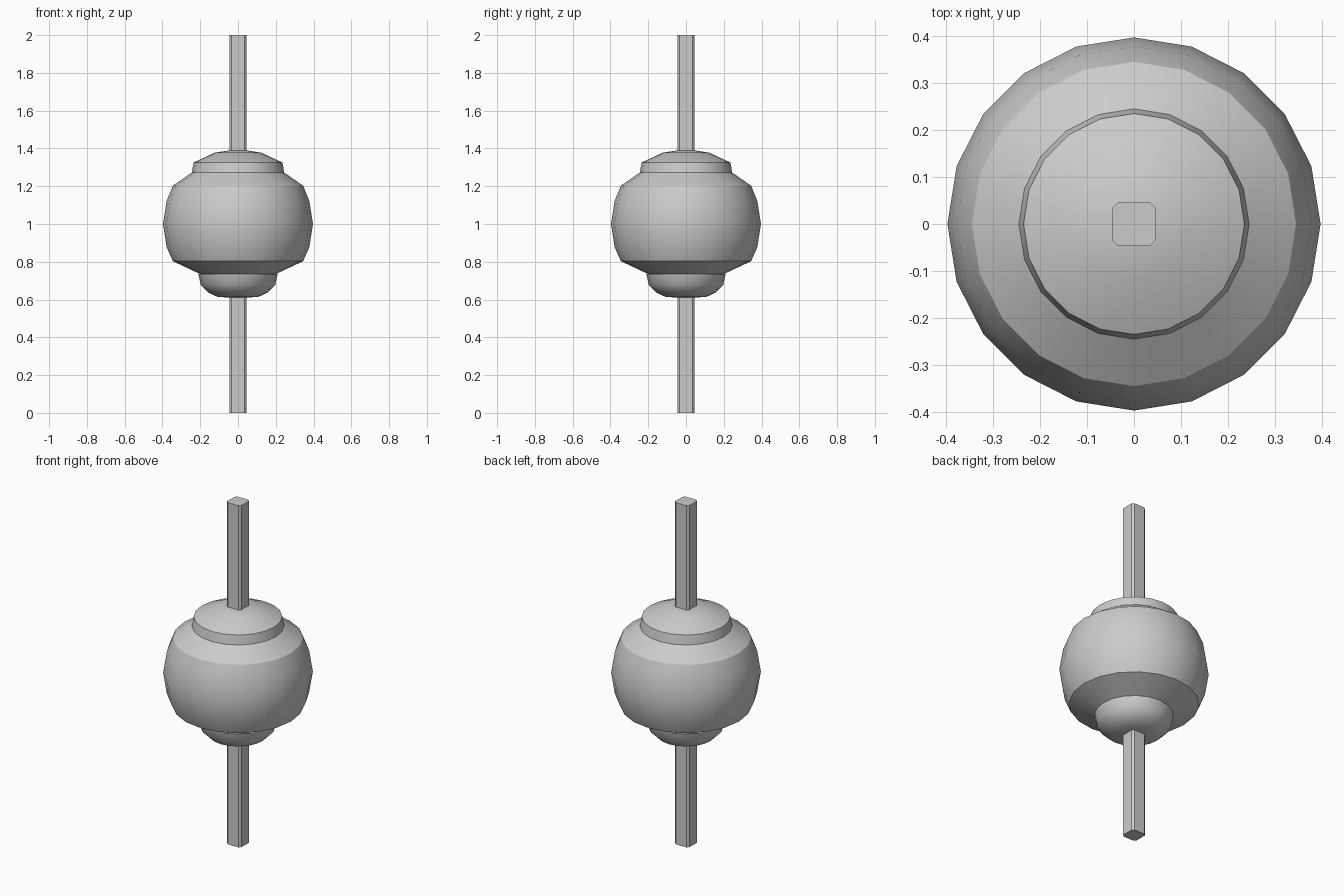
import bpy, bmesh
from math import sin, cos, pi, radians

cube = bpy.data.objects.get("Cube")
if cube:
    bpy.data.objects.remove(cube, do_unlink=True)

SIDES = 20
RADIUS = 0.397

grey = bpy.data.materials.new("plain_grey")
grey.use_nodes = True
colour = (0.6, 0.6, 0.6, 1)
grey.diffuse_color = colour
grey.node_tree.nodes["Principled BSDF"].inputs["Base Color"].default_value = colour


def finish(name, bm, angle):
    bmesh.ops.recalc_face_normals(bm, faces=bm.faces)
    mesh = bpy.data.meshes.new(name)
    bm.to_mesh(mesh)
    bm.free()
    mesh.materials.append(grey)
    obj = bpy.data.objects.new(name, mesh)
    bpy.context.collection.objects.link(obj)
    bpy.ops.object.select_all(action="DESELECT")
    obj.select_set(True)
    bpy.context.view_layer.objects.active = obj
    bpy.ops.object.shade_smooth_by_angle(angle=radians(angle))
    return obj


def turned(name, profile, angle):
    """Revolve (radius, height) points; a zero radius closes to a pole."""
    bm = bmesh.new()
    rings = []
    for r, z in profile:
        count = SIDES if r else 1
        rings.append([bm.verts.new((r * cos(2 * pi * i / SIDES), r * sin(2 * pi * i / SIDES), z))
                      for i in range(count)])
    for a, b in zip(rings, rings[1:]):
        for i in range(SIDES):
            j = (i + 1) % SIDES
            corners = [a[i % len(a)], a[j % len(a)], b[j % len(b)], b[i % len(b)]]
            bm.faces.new(list(dict.fromkeys(corners)))
    return finish(name, bm, angle)


def ball(degrees):
    """Point of the ball's outline at a latitude."""
    t = radians(degrees)
    return RADIUS * cos(t), 1 + RADIUS * sin(t)


# Round body with cone shoulders
turned("body", [(0, 0.735), (0.2, 0.735), (0.345, 0.803), ball(-18), ball(0), ball(18),
                (0.345, 1.203), (0.245, 1.272), (0, 1.272)], 23)

# Domed cap with a short rim
turned("cap", [(0.245, 1.272), (0.235, 1.326), ball(72), (0, 1.397)], 30)

# Rounded cup below
turned("cup", [(0.21, 0.735), (0.197, 0.677), (0.157, 0.637), (0.105, 0.613), (0, 0.61)], 35)

# Square rod with cut corners, running through everything
HALF, INNER = 0.046, 0.034
bm = bmesh.new()
outline = []
for sx, sy in ((1, 1), (-1, 1), (-1, -1), (1, -1)):
    pair = [(sx * HALF, sy * INNER), (sx * INNER, sy * HALF)]
    outline += pair if sx * sy > 0 else pair[::-1]
base = bm.faces.new([bm.verts.new((x, y, 0)) for x, y in outline])
top = bmesh.ops.extrude_face_region(bm, geom=[base], use_keep_orig=True)
bmesh.ops.translate(bm, vec=(0, 0, 2), verts=[v for v in top["geom"] if isinstance(v, bmesh.types.BMVert)])
finish("rod", bm, 20)
